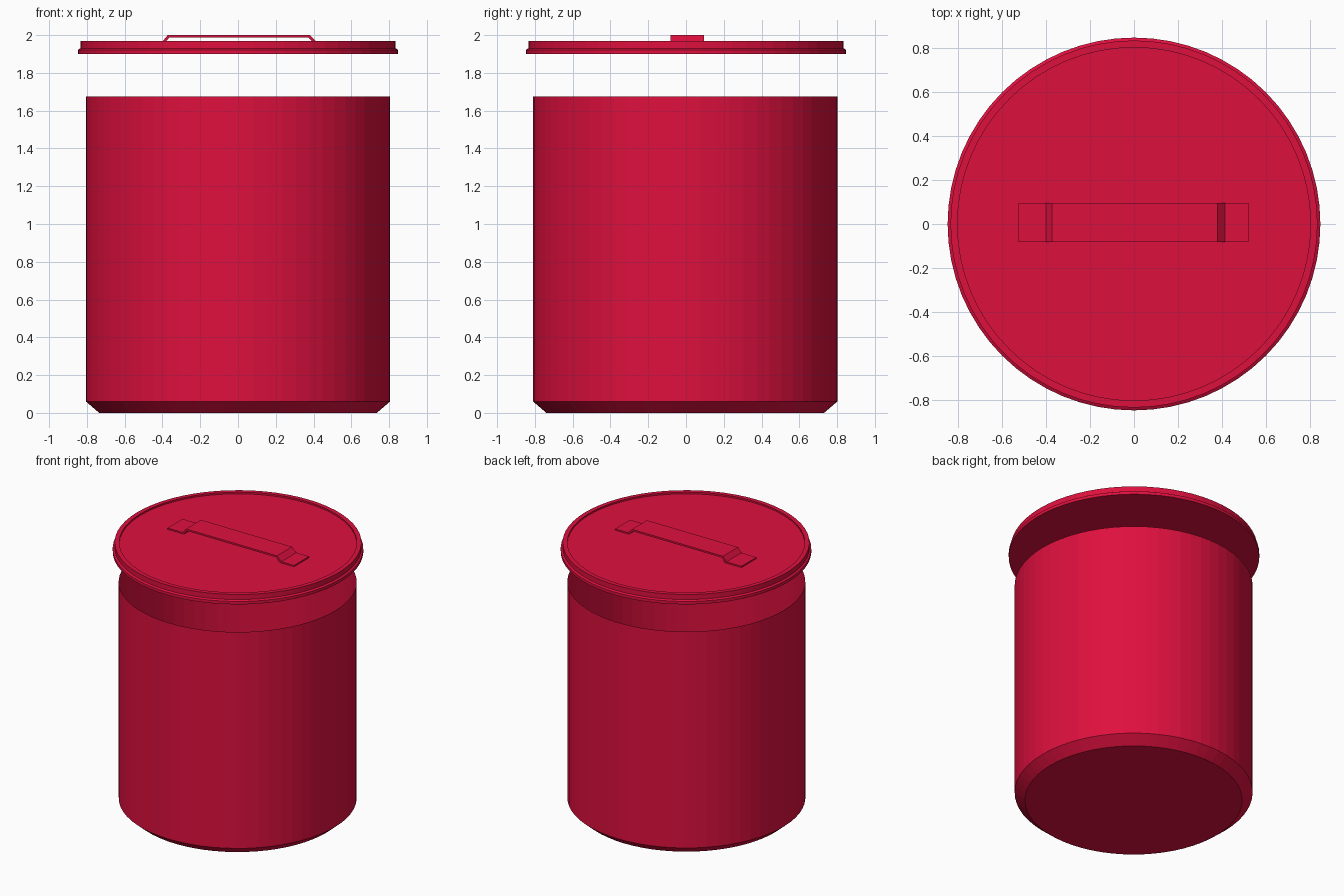
import bpy
import bmesh
import math

cube = bpy.data.objects.get("Cube")
if cube:
    bpy.data.objects.remove(cube, do_unlink=True)

SIDES = 64

# Single red finish for every part
red = bpy.data.materials.new("crimson_red")
red.use_nodes = True
colour = (0.73, 0.005, 0.048, 1.0)
red.diffuse_color = colour
red.node_tree.nodes["Principled BSDF"].inputs["Base Color"].default_value = colour


def finish(name, bm):
    mesh = bpy.data.meshes.new(name)
    bm.to_mesh(mesh)
    bm.free()
    mesh.materials.append(red)
    obj = bpy.data.objects.new(name, mesh)
    bpy.context.collection.objects.link(obj)
    return obj


def lathe(name, profile, cap_end):
    """Turn (radius, height) points round z, closing the first and maybe the last ring."""
    bm = bmesh.new()
    rings = []
    for radius, z in profile:
        angles = [2 * math.pi * i / SIDES for i in range(SIDES)]
        rings.append([bm.verts.new((radius * math.cos(a), radius * math.sin(a), z)) for a in angles])
    for low, high in zip(rings, rings[1:]):
        for i in range(SIDES):
            j = (i + 1) % SIDES
            bm.faces.new((low[i], low[j], high[j], high[i]))
    bm.faces.new(rings[0][::-1])
    if cap_end:
        bm.faces.new(rings[-1])
    return finish(name, bm)


# Open canister with a chamfered base
body = lathe("canister_body", [(0.735, 0), (0.805, 0.06), (0.805, 1.675)], False)
body.location.y = -0.004

# Raised lid with a stepped rim and a shallow recessed top
lathe("lid", [(0.848, 1.90), (0.848, 1.922), (0.835, 1.93), (0.835, 1.968),
              (0.803, 1.968), (0.803, 1.956)], True)

# Bent strap handle: side outline extruded across its width
top = [(-0.525, 1.966), (-0.4, 1.966), (-0.372, 2.0),
       (0.38, 2.0), (0.415, 1.966), (0.52, 1.966)]
under = [(0.52, 1.956), (0.405, 1.956), (0.372, 1.987),
         (-0.364, 1.987), (-0.39, 1.956), (-0.525, 1.956)]
bm = bmesh.new()
outline = bm.faces.new([bm.verts.new((x, -0.082, z)) for x, z in top + under])
side = bmesh.ops.extrude_face_region(bm, geom=[outline])["geom"]
bmesh.ops.translate(bm, vec=(0, 0.177, 0),
                    verts=[v for v in side if isinstance(v, bmesh.types.BMVert)])
bmesh.ops.recalc_face_normals(bm, faces=bm.faces)
finish("lid_handle", bm)
